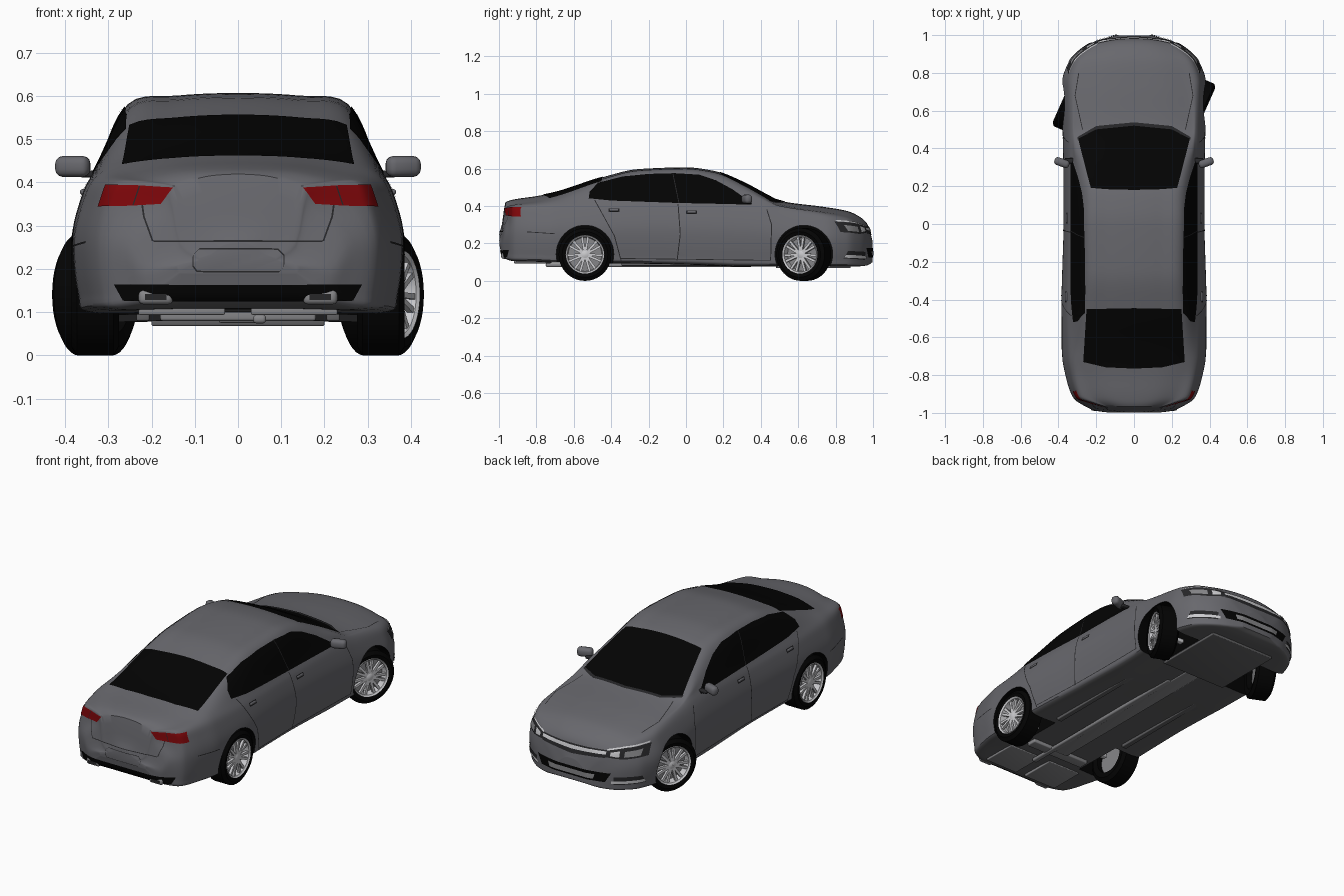
import bpy, bmesh
from math import cos, sin, pi, radians
from mathutils import Vector, Matrix
from mathutils.bvhtree import BVHTree

if "Cube" in bpy.data.objects:
    bpy.data.objects.remove(bpy.data.objects["Cube"])


def material(name, r, g, b):
    m = bpy.data.materials.new(name)
    m.use_nodes = True
    m.diffuse_color = (r, g, b, 1)
    m.node_tree.nodes["Principled BSDF"].inputs["Base Color"].default_value = (r, g, b, 1)
    return m


PAINT = material("grey paint", .138, .138, .153)
GLASS = material("black glass", .001, .001, .001)
RUBBER = material("tyre rubber", .001, .001, .001)
SILVER = material("silver", .6, .6, .62)
RED = material("red lamp", .21, .002, .003)
UNDER = material("underbody grey", .12, .12, .125)
SEAM = material("seam dark grey", .02, .02, .022)
METAL = material("dark metal", .24, .24, .25)


def finish(bm, name, *mats):
    me = bpy.data.meshes.new(name)
    bm.to_mesh(me)
    bm.free()
    for m in mats:
        me.materials.append(m)
    me.shade_smooth()
    me.set_sharp_from_angle(angle=radians(35))
    ob = bpy.data.objects.new(name, me)
    bpy.context.collection.objects.link(ob)
    return ob


def box(name, size, loc, mat, bevel=0.0, turn=0.0):
    bm = bmesh.new()
    bmesh.ops.create_cube(bm, size=1)
    bmesh.ops.scale(bm, vec=size, verts=bm.verts)
    if bevel:
        bmesh.ops.bevel(bm, geom=bm.edges[:], offset=bevel, segments=3, profile=.5, affect='EDGES')
    bm.transform(Matrix.Translation(loc) @ Matrix.Rotation(turn, 4, 'Z'))
    return finish(bm, name, mat)


# Body stations: y, half width, floor height, belt height, roof half width, top height
STATIONS = [
    (-.997, .14, .19, .225, .06, .26), (-.985, .21, .14, .26, .1, .3),
    (-.965, .255, .12, .388, .14, .42), (-.92, .322, .108, .4, .21, .435),
    (-.8, .363, .105, .406, .25, .453), (-.7, .38, .1, .412, .268, .473),
    (-.45, .385, .097, .422, .258, .553), (-.25, .38, .095, .43, .252, .598),
    (0, .373, .09, .432, .255, .607), (.15, .373, .085, .43, .252, .588),
    (.3, .374, .08, .425, .27, .53), (.42, .376, .08, .415, .295, .467),
    (.5, .378, .08, .395, .295, .428), (.74, .382, .08, .355, .27, .395),
    (.86, .345, .08, .33, .24, .374), (.93, .275, .08, .295, .19, .342),
    (.97, .2, .085, .26, .14, .303), (.997, .1, .1, .17, .06, .215)]


def smooth_at(y, col):
    """Monotone cubic through one column of the stations."""
    P = [(s[0], s[col]) for s in STATIONS]
    k = max(i for i in range(len(P) - 1) if P[i][0] <= y + 1e-9)
    sec = [(b[1] - a[1]) / (b[0] - a[0]) for a, b in zip(P, P[1:])]

    def slope(i):
        a, b = sec[max(i - 1, 0)], sec[min(i, len(sec) - 1)]
        return 2 * a * b / (a + b) if a * b > 0 else 0
    h = P[k + 1][0] - P[k][0]
    t = (y - P[k][0]) / h
    return (P[k][1] * (1 + 2 * t) * (1 - t) ** 2 + P[k + 1][1] * t * t * (3 - 2 * t)
            + h * slope(k) * t * (1 - t) ** 2 + h * slope(k + 1) * t * t * (t - 1))


def section(y):
    w, zb, zs, xr, zt = (smooth_at(y, c) for c in range(1, 6))
    h = zs - zb
    belt = max(.62, .868 - 6 * max(0, -.925 - y))    # the tail draws in above the bumper
    pts = [(0, zb), (.45 * w, zb), (.9 * w, zb), (.97 * w, zb + .13 * h), (w, zb + .52 * h),
           (1.087 * belt * w, zb + .82 * h), (belt * w, zs), (xr, zt - .026), (.55 * xr, zt - .006), (0, zt)]
    P = [Vector(p) for p in pts]
    P = [Vector((-P[1].x, P[1].y))] + P + [Vector((-P[-2].x, P[-2].y))]
    out = []
    for a, b, c, d in zip(P, P[1:], P[2:], P[3:]):
        for t in (0, .2, .4, .6, .8):
            out.append(b + .5 * t * (c - a + t * (2 * a - 5 * b + 4 * c - d + t * (3 * (b - c) + d - a))))
    out.append(P[-2])
    return [(p.x, y, p.y) for p in out] + [(-p.x, y, p.y) for p in out[-2:0:-1]]


# Body shell
bm = bmesh.new()
N = 100
rings = [[bm.verts.new(p) for p in section(-.997 * cos(pi * i / N))] for i in range(N + 1)]
for a, b in zip(rings, rings[1:]):
    for i in range(len(a)):
        j = (i + 1) % len(a)
        bm.faces.new((a[i], a[j], b[j], b[i]))
bm.faces.new(rings[0])
bm.faces.new(rings[-1])
bmesh.ops.recalc_face_normals(bm, faces=bm.faces[:])
for f in bm.faces:
    f.material_index = int(f.normal.z < -.8)
SHELL = BVHTree.FromBMesh(bm)
body = finish(bm, "body", PAINT, UNDER, RUBBER)

# Wheel wells cut out of the shell
WHEELS = [(s, y, steer) for s in (1, -1) for y, steer in ((-.54, 0), (.63, radians(-24)))]
bm = bmesh.new()
for s, y, _ in WHEELS:
    bmesh.ops.create_cone(bm, cap_ends=True, segments=48, radius1=.154, radius2=.154, depth=.3,
                          matrix=Matrix.Translation((s * .355, y, .143)) @ Matrix.Rotation(pi / 2, 4, 'Y'))
cutter = finish(bm, "wheel_well_cutter", RUBBER)
cutter.hide_render = True
mod = body.modifiers.new("wells", 'BOOLEAN')
mod.operation, mod.solver, mod.object = 'DIFFERENCE', 'EXACT', cutter
mod.material_mode = 'TRANSFER'
bpy.context.view_layer.objects.active = body
bpy.ops.object.modifier_apply(modifier=mod.name)
bpy.data.objects.remove(cutter)
body.data.set_sharp_from_angle(angle=radians(35))


def along(line, t):
    k = min(int(t * (len(line) - 1)), len(line) - 2)
    return Vector(line[k]).lerp(Vector(line[k + 1]), t * (len(line) - 1) - k)


def panel(name, lower, upper, view, mat, s=1, lift=.003, n=24, m=8):
    """Thin plate between two lines, laid on the shell from one direction."""
    bm = bmesh.new()
    d = {'side': Vector((-s, 0, 0)), 'rear': Vector((0, 1, 0)),
         'nose': Vector((0, -1, 0)), 'top': Vector((0, 0, -1))}[view]
    grid = []
    for i in range(n + 1):
        row = []
        for j in range(m + 1):
            u, v = along(lower, i / n).lerp(along(upper, i / n), j / m)
            p = {'side': (0, u, v), 'top': (s * u, v, 0)}.get(view, (s * u, 0, v))
            p = Vector(p) - d * 1.2
            co, no, _, _ = SHELL.ray_cast(p, d)
            if co is None:
                co, no, _, _ = SHELL.find_nearest(p)
            row.append(bm.verts.new(co + no * lift))
        grid.append(row)
    for a, b in zip(grid, grid[1:]):
        for j in range(m):
            f = bm.faces.new((a[j], b[j], b[j + 1], a[j + 1]))
            f.normal_update()
            if f.normal.dot(d) > 0:
                f.normal_flip()
    return finish(bm, name, mat)


def seam(name, line, view, s=1, across=(.005, 0), mat=SEAM, lift=.002):
    panel(name, line, [(u + across[0], v + across[1]) for u, v in line], view, mat, s, lift, 36, 1)


def both(line):
    """Complete a line given from the centre outward with its mirror image."""
    return [(-u, v) for u, v in line[:0:-1]] + line


# Windscreens and cowl
panel("windscreen", both([(0, .52), (.2, .5), (.295, .45)]), both([(0, .18), (.12, .182), (.228, .19)]), 'top', GLASS)
panel("cowl", both([(0, .538), (.2, .518), (.3, .458)]), both([(0, .52), (.2, .5), (.297, .445)]), 'top', SEAM)
panel("rear_window", both([(0, -.765), (.15, -.758), (.268, -.73)]), both([(0, -.445), (.25, -.45)]), 'top', GLASS)

# Parts on each side
for s, tag in ((1, "_left"), (-1, "_right")):
    panel("side_window" + tag, [(-.52, .44), (-.4, .428), (-.04, .415), (.2, .41), (.35, .406)],
          [(-.515, .475), (-.47, .522), (-.34, .556), (-.2, .57), (-.06, .574), (.07, .566), (.16, .536),
           (.25, .487), (.352, .415)], 'side', GLASS, s, .003, 48)
    seam("window_pillar" + tag, [(-.04, .415), (-.072, .572)], 'side', s, (.004, 0), SEAM, .005)
    seam("front_door_seam" + tag, [(.43, .38), (.455, .3), (.45, .11)], 'side', s)
    seam("centre_door_seam" + tag, [(-.045, .41), (-.033, .25), (-.05, .11)], 'side', s)
    seam("rear_door_seam" + tag, [(-.49, .43), (-.44, .34), (-.385, .24), (-.35, .11)], 'side', s)
    seam("sill_seam" + tag, [(-.35, .118), (.45, .108)], 'side', s, (0, .004))
    seam("rear_bumper_seam" + tag, [(-.85, .26), (-.7, .25)], 'side', s, (0, .004))
    seam("bonnet_seam" + tag, [(.27, .5), (.31, .68), (.29, .8)], 'top', s, (.004, 0))
    seam("boot_seam" + tag, [(.225, .39), (.215, .32), (.195, .264)], 'rear', s, (.004, 0))
    panel("tail_lamp" + tag, [(.178, .35), (.25, .346), (.322, .344)],
          [(.15, .388), (.23, .393), (.305, .394)], 'rear', RED, s)
    seam("tail_lamp_split" + tag, [(.24, .347), (.225, .391)], 'rear', s, (.003, 0), SEAM, .005)
    panel("headlamp" + tag, [(.19, .258), (.27, .25), (.352, .26)],
          [(.19, .29), (.27, .306), (.345, .316)], 'nose', SEAM, s)
    panel("headlamp_lens" + tag, [(.21, .265), (.25, .26)], [(.21, .282), (.25, .29)], 'nose', SILVER, s, .005)
    panel("indicator_lens" + tag, [(.27, .26), (.33, .266)], [(.27, .288), (.33, .297)], 'nose', METAL, s, .005)
    seam("headlamp_brow" + tag, [(.19, .288), (.27, .306), (.34, .317)], 'nose', s, (0, .007), SILVER, .005)
    panel("fog_lamp" + tag, [(.23, .112), (.345, .12)], [(.23, .155), (.34, .16)], 'nose', SEAM, s)
    panel("fog_lamp_trim" + tag, [(.22, .118), (.345, .125)], [(.22, .132), (.342, .14)], 'nose', SILVER, s, .005)
    box("mirror_housing" + tag, (.082, .042, .048), (s * .382, .325, .437), PAINT, .017, s * .35)
    box("mirror_stalk" + tag, (.05, .028, .016), (s * .342, .335, .42), SEAM, .005)
    for part, y, z in (("rear", -.385, .378), ("front", .03, .367)):
        hit = SHELL.ray_cast(Vector((s * 2, y, z)), Vector((-s, 0, 0)))[0]
        panel(part + "_handle_recess" + tag, [(y - .03, z - .011), (y + .03, z - .011)],
              [(y - .03, z + .009), (y + .03, z + .009)], 'side', SEAM, s, .002)
        box(part + "_door_handle" + tag, (.014, .05, .013), hit, PAINT, .005)
    box("exhaust_tip" + tag, (.08, .08, .034), (s * .19, -.948, .135), METAL, .012)
    box("exhaust_opening" + tag, (.05, .004, .014), (s * .19, -.988, .135), SEAM)
    box("rear_arm" + tag, (.22, .03, .02), (s * .15, -.54, .13), SILVER, .004)
    box("front_arm" + tag, (.22, .03, .02), (s * .15, .63, .13), SILVER, .004)
    box("floor_rail" + tag, (.03, .75, .02), (s * .22, .03, .09), UNDER, .004)
    box("rear_undertray" + tag, (.2, .2, .02), (s * .13, -.82, .104), METAL, .004)

# Tail and nose trim
seam("boot_lower_seam", [(-.195, .262), (.195, .262)], 'rear', 1, (0, .004))
seam("plate_recess_edge", [(-.09, .245), (-.105, .23), (-.105, .205), (-.095, .192), (.095, .192), (.105, .205),
                           (.105, .23), (.09, .245), (-.09, .245)], 'rear', 1, (.002, .003))
panel("rear_valance", [(-.265, .127), (.265, .127)], [(-.285, .164), (.285, .164)], 'rear', GLASS)
panel("grille", both([(0, .24), (.19, .254)]), both([(0, .288), (.19, .29)]), 'nose', SEAM)
panel("grille_bar", both([(0, .262), (.19, .27)]), both([(0, .28), (.19, .284)]), 'nose', SILVER, 1, .005)
panel("lower_intake", [(-.19, .125), (.19, .125)], [(-.22, .175), (.22, .175)], 'nose', GLASS)
panel("intake_mesh", [(-.13, .135), (.13, .135)], [(-.14, .16), (.14, .16)], 'nose', METAL, 1, .005)

# Underbody
box("centre_tunnel", (.09, 1.1, .025), (0, -.05, .088), METAL, .006)
box("exhaust_pipe", (.03, 1.1, .02), (.05, -.2, .084), METAL, .008)
box("engine_tray", (.4, .4, .02), (0, .68, .078), UNDER, .004)
box("rear_subframe", (.36, .06, .03), (0, -.62, .095), METAL, .006)


def lathe(name, profile, mat, s, place, n=40):
    bm = bmesh.new()
    loops = [[bm.verts.new((s * x, r * cos(2 * pi * i / n), r * sin(2 * pi * i / n))) for i in range(n)]
             for x, r in profile]
    for a, b in zip(loops, loops[1:]):
        for i in range(n):
            bm.faces.new((a[i], a[i - 1], b[i - 1], b[i]))
    bmesh.ops.recalc_face_normals(bm, faces=bm.faces[:])
    bm.transform(place)
    return finish(bm, name, mat)


# Wheels, the front pair steered
for s, y, steer in WHEELS:
    tag = ("_front" if y > 0 else "_rear") + ("_left" if s > 0 else "_right")
    place = Matrix.Translation((s * .33, y, .141)) @ Matrix.Rotation(steer, 4, 'Z')
    lathe("tyre" + tag, [(-.05, .09), (-.055, .12), (-.042, .141), (.042, .141), (.055, .122),
                         (.05, .1), (.03, .096), (-.05, .09)], RUBBER, s, place)
    lathe("rim" + tag, [(.046, .105), (.054, .102), (.048, .094), (.01, .09), (.046, .105)], SILVER, s, place)
    lathe("brake_disc" + tag, [(-.02, .092), (.012, .09), (.014, .001), (-.02, .001), (-.02, .092)], METAL, s, place)
    lathe("hub" + tag, [(.01, .028), (.042, .026), (.047, .015), (.048, .001)], SILVER, s, place, 20)
    bm = bmesh.new()
    for k in range(7):
        for lean in (-.17, .17):
            turn = Matrix.Rotation(2 * pi * k / 7, 4, 'X') @ Matrix.Translation((s * .038, lean * .06, .057))
            bmesh.ops.create_cube(bm, size=1, matrix=turn @ Matrix.Rotation(-lean, 4, 'X')
                                  @ Matrix.Diagonal((.014, .013, .082, 1)))
    bm.transform(place)
    finish(bm, "spokes" + tag, SILVER)
